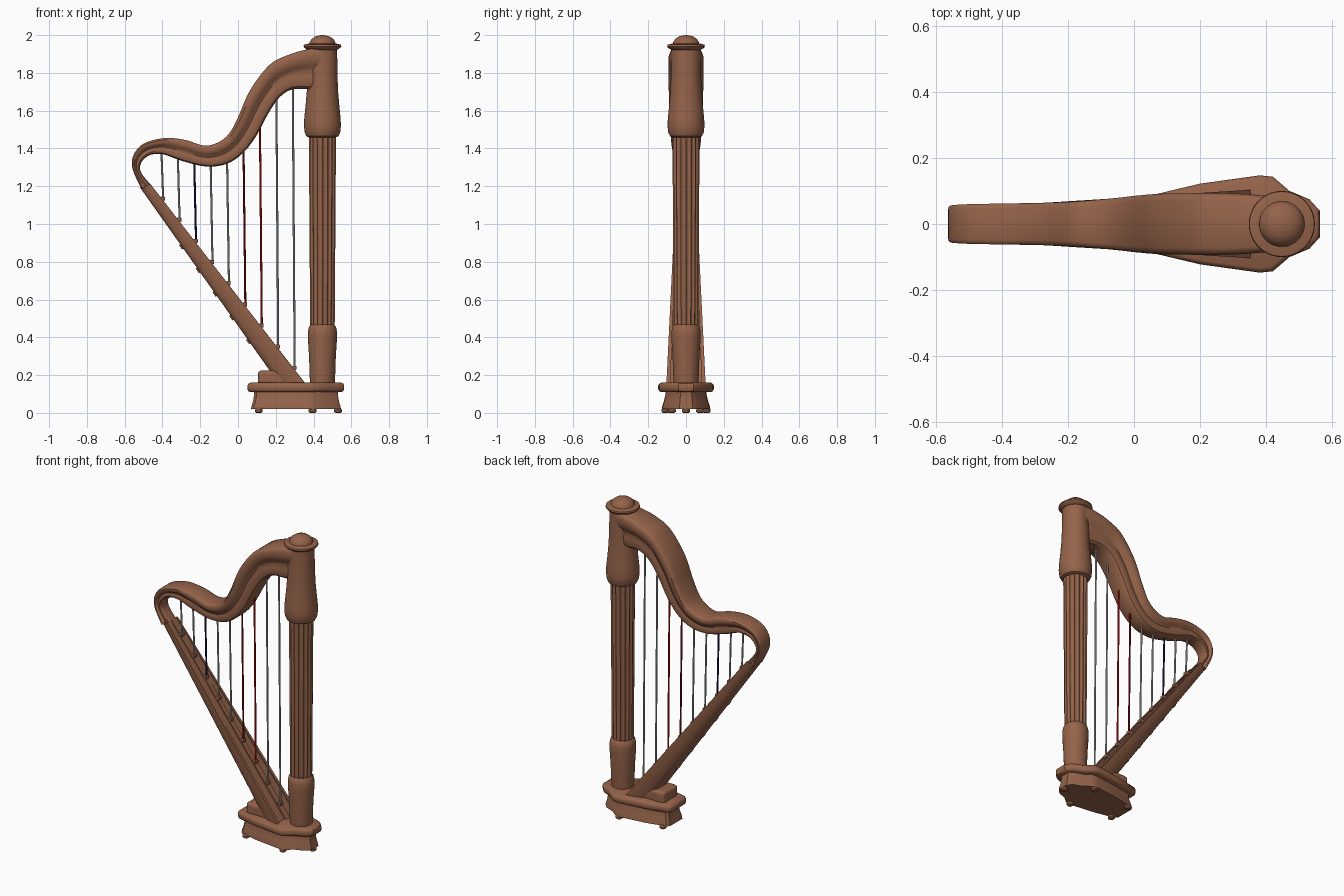
import bpy, bmesh, math

cube = bpy.data.objects.get("Cube")
if cube:
    bpy.data.objects.remove(cube, do_unlink=True)


def material(name, r, g, b):
    mat = bpy.data.materials.new(name)
    mat.use_nodes = True
    mat.diffuse_color = (r, g, b, 1)
    mat.node_tree.nodes["Principled BSDF"].inputs["Base Color"].default_value = (r, g, b, 1)
    return mat


wood = material("brown_wood", .3, .125, .068)
nylon = material("pale_string", .45, .45, .45)
red = material("red_string", .6, .005, .005)
dark_red = material("dark_red_string", .25, .005, .005)
blue = material("blue_string", .01, .01, .09)


def skin(name, rings, mat=wood):
    """Join closed rings of points into a capped, smoothly shaded solid."""
    bm = bmesh.new()
    loops = [[bm.verts.new(p) for p in ring] for ring in rings]
    count = len(loops[0])
    for a, b in zip(loops, loops[1:]):
        for i in range(count):
            j = (i + 1) % count
            bm.faces.new((a[i], a[j], b[j], b[i]))
    bm.faces.new(loops[0])
    bm.faces.new(loops[-1])
    bmesh.ops.recalc_face_normals(bm, faces=bm.faces)
    mesh = bpy.data.meshes.new(name)
    bm.to_mesh(mesh)
    bm.free()
    mesh.materials.append(mat)
    obj = bpy.data.objects.new(name, mesh)
    bpy.context.collection.objects.link(obj)
    bpy.ops.object.select_all(action="DESELECT")
    obj.select_set(True)
    bpy.context.view_layer.objects.active = obj
    bpy.ops.object.shade_smooth_by_angle(angle=math.radians(35))
    return obj


def circle(x, y, z, radius, count=40, flutes=0, depth=0):
    ring = []
    for i in range(count):
        a = math.tau * i / count
        r = radius - depth * abs(math.sin(a * flutes / 2))
        ring.append((x + r * math.cos(a), y + r * math.sin(a), z))
    return ring


def lathe(name, x, y, profile):
    return skin(name, [circle(x, y, z, r) for r, z in profile])


def smooth(rows, steps=6):
    """Pass a smooth curve through rows of values."""
    rows = [rows[0]] + rows + [rows[-1]]
    out = []
    for p, q, r, s in zip(rows, rows[1:], rows[2:], rows[3:]):
        for k in range(steps):
            t = k / steps
            out.append([b + t * (c - a) / 2
                        + t * t * (2 * a - 5 * b + 4 * c - d) / 2
                        + t ** 3 * (3 * b - a - 3 * c + d) / 2
                        for a, b, c, d in zip(p, q, r, s)])
    return out + [rows[-1]]


def loft(name, rows, section):
    """Rows hold outer x, z, inner x, z and half width; section is mirrored in y."""
    full = section + [(t, -s) for t, s in reversed(section)]
    return skin(name, [[(ux + (lx - ux) * t, s * w, uz + (lz - uz) * t)
                        for t, s in full] for ux, uz, lx, lz, w in rows])


def block(name, x, y, z, sx, sy, sz, bevel=.004, tilt=0):
    bpy.ops.mesh.primitive_cube_add(size=1, location=(x, y, z), rotation=(0, tilt, 0))
    obj = bpy.context.object
    obj.name = name
    obj.scale = (sx, sy, sz)
    bpy.ops.object.transform_apply(location=False, rotation=False)
    obj.data.materials.append(wood)
    mod = obj.modifiers.new("rounded", "BEVEL")
    mod.width, mod.segments = bevel, 3
    return obj


# Base: bullnose platform over a flared plinth
half = [(.05, .07), (.065, .09), (.2, .122), (.38, .147), (.42, .143),
        (.47, .1), (.53, .075), (.562, .04)]
outline = half + [(x, -y) for x, y in reversed(half)]


def slab(name, levels):
    mid = .315
    return skin(name, [[(mid + (x - mid) * sx, y * sy, z) for x, y in outline]
                       for z, sx, sy in levels])


slab("platform", [(.11, .94, .9), (.115, .98, .96), (.125, 1, 1),
                  (.145, 1, 1), (.155, .98, .96), (.16, .94, .9)])
slab("plinth", [(.02, .93, .87), (.035, .92, .86), (.06, .89, .8),
                (.09, .87, .75), (.115, .87, .73)])

# Feet
foot_profile = [(.014, 0), (.021, .006), (.021, .016), (.014, .025)]
feet = [(.53, 0)] + [(x, side * y) for x, y in [(.11, .075), (.395, .11)] for side in (1, -1)]
for x, y in feet:
    lathe("foot", x, y, foot_profile)

# Column: turned foot, fluted shaft, capital and domed cap
column = .447
lathe("column_foot", column, 0, [(.064, .15), (.067, .18), (.071, .3), (.077, .39),
                                 (.077, .43), (.072, .455), (.062, .468)])
skin("fluted_shaft", [circle(column, 0, z, r, 128, 16, .008)
                      for z, r in [(.45, .065), (1.48, .072)]])
lathe("capital", column, 0, [(.07, 1.458), (.085, 1.465), (.094, 1.485), (.098, 1.52),
                             (.096, 1.56), (.089, 1.63), (.083, 1.7), (.079, 1.8),
                             (.078, 1.935)])
lathe("cap_rim", column, 0, [(.078, 1.922), (.094, 1.932), (.1, 1.94),
                             (.098, 1.949), (.07, 1.956)])
lathe("cap_dome", column, 0, [(.07, 1.95), (.067, 1.965), (.057, 1.98),
                              (.04, 1.992), (.02, 1.998), (.003, 2)])

# Neck: sweeping curve with a cove along each side
neck_rows = [
    [.44, 1.935, .44, 1.71, .08], [.37, 1.925, .36, 1.715, .088],
    [.28, 1.9, .28, 1.71, .093], [.17, 1.845, .215, 1.665, .093],
    [.065, 1.71, .155, 1.575, .091], [0, 1.565, .09, 1.455, .086],
    [-.05, 1.475, .015, 1.365, .08], [-.11, 1.43, -.07, 1.315, .074],
    [-.18, 1.415, -.175, 1.305, .068], [-.28, 1.445, -.3, 1.335, .064],
    [-.39, 1.455, -.4, 1.37, .062], [-.5, 1.425, -.47, 1.363, .06],
    [-.553, 1.365, -.512, 1.325, .057], [-.558, 1.29, -.514, 1.275, .054],
    [-.51, 1.185, -.46, 1.205, .053]]
neck_section = [(0, .78), (.04, .92), (.12, 1), (.28, .99), (.4, .9), (.48, .76),
                (.56, .7), (.68, .74), (.82, .76), (.94, .68), (1, .5)]
loft("neck", smooth(neck_rows), neck_section)

# Soundbox: rounded back, edge strips and a central string rail
top, bottom = [-.52, 1.195, -.463, 1.21, .052], [.22, .15, .36, .15, .104]
box_section = [(0, .4), (.06, .56), (.2, .72), (.5, .87), (.85, .98), (1, 1),
               (1, .8), (.93, .8), (.93, .2), (1.01, .2)]
loft("soundbox", [top, bottom], box_section)
block("soundbox_heel", .19, 0, .185, .17, .15, .08, .02)


def along(f):
    return [a + (b - a) * f for a, b in zip(top, bottom)]


lean = math.atan2(bottom[0] - top[0], top[1] - bottom[1])
for i in range(5):
    x, z = along(.3 + i * .12)[:2]
    block("back_stud", x, 0, z, .016, .03, .03, tilt=-lean)

# Strings, each with an anchor on the rail and a tuning pin on the neck
colours = [nylon, nylon, blue, nylon, nylon, dark_red, red, nylon, nylon]
inner_edge = smooth(neck_rows)[:-18]
for i, mat in enumerate(colours):
    x = -.4 + i * .087
    low_x, low_z = along((x - top[2]) / (bottom[2] - top[2]))[2:4]
    edge = min(inner_edge, key=lambda row: abs(row[2] - x))
    skin("string", [circle(low_x + .004, 0, low_z, .0055, 8),
                    circle(x - .006, 0, edge[3] + .03, .0055, 8)], mat)
    block("string_anchor", low_x + .002, 0, low_z + .006, .022, .03, .022)
